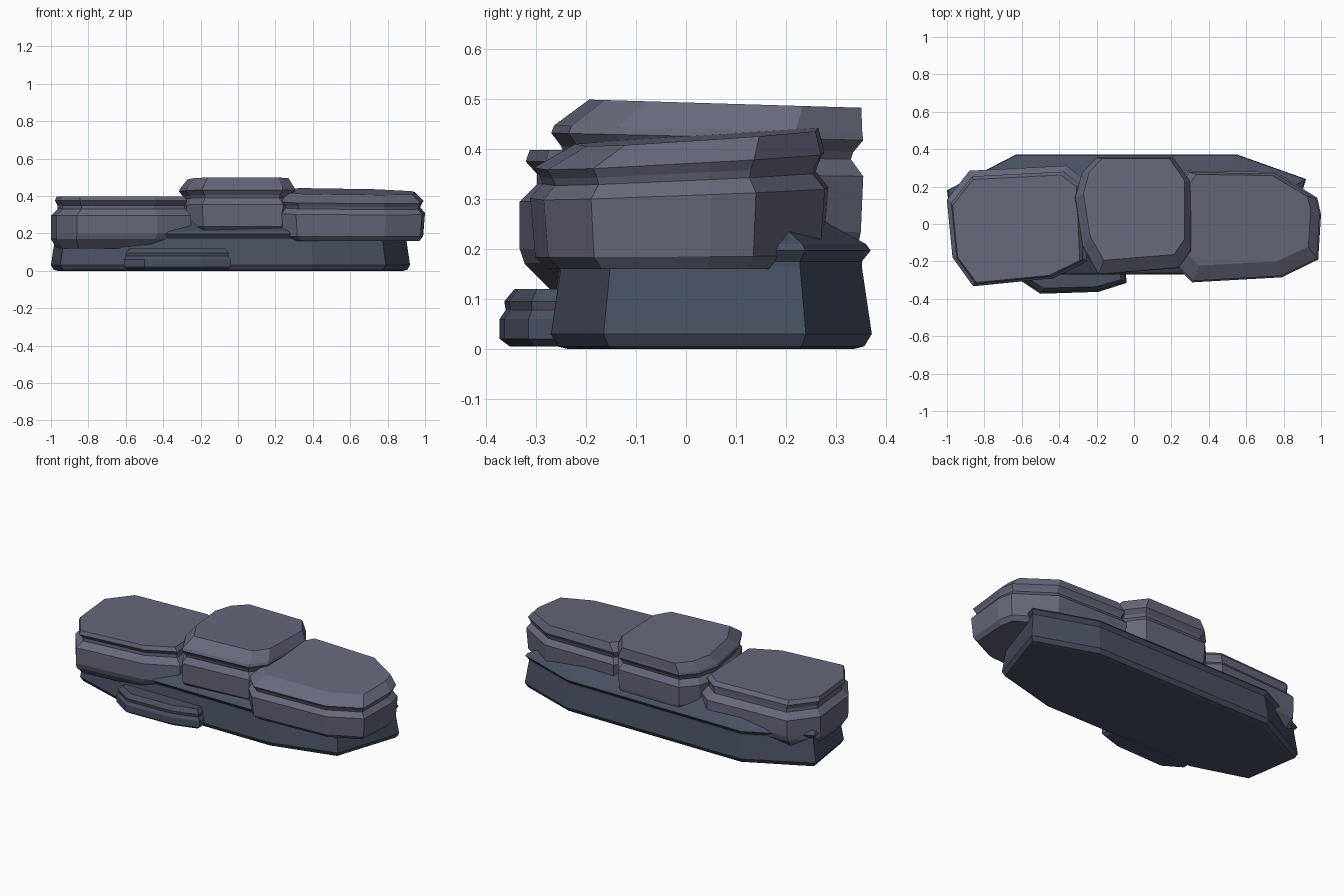
import bpy, bmesh

def material(name, rgb):
    m = bpy.data.materials.new(name)
    m.diffuse_color = (*rgb, 1)
    return m

STONE = material("light_slate", (0.135, 0.14, 0.20))
DARK = material("dark_slate", (0.065, 0.08, 0.12))

def slab(name, outline, rings, mat, tilt_x=0.0, tilt_y=0.0):
    """Stack inset copies of a plan outline; ring = (inset, z, shift x, shift y)."""
    xs, ys = [p[0] for p in outline], [p[1] for p in outline]
    cx, cy = (min(xs) + max(xs)) / 2, (min(ys) + max(ys)) / 2
    hx, hy = (max(xs) - min(xs)) / 2, (max(ys) - min(ys)) / 2
    z0, z1 = rings[0][1], rings[-1][1]
    bm = bmesh.new()
    loops = []
    for inset, z, dx, dy in rings:
        f = (z - z0) / (z1 - z0)
        loop = []
        for x, y in outline:
            px = cx + (x - cx) * (1 - inset / hx) + dx
            py = cy + (y - cy) * (1 - inset / hy) + dy
            loop.append(bm.verts.new((px, py, z + f * (tilt_x * (px - cx) + tilt_y * (py - cy)))))
        loops.append(loop)
    n = len(outline)
    for a, b in zip(loops, loops[1:]):
        for i in range(n):
            j = (i + 1) % n
            bm.faces.new((a[i], a[j], b[j], b[i]))
    bm.faces.new(loops[0])
    bm.faces.new(loops[-1])
    bmesh.ops.recalc_face_normals(bm, faces=bm.faces)
    me = bpy.data.meshes.new(name)
    bm.to_mesh(me)
    bm.free()
    ob = bpy.data.objects.new(name, me)
    bpy.context.collection.objects.link(ob)
    me.materials.append(mat)
    return ob

# Long dark foundation slab
slab("base_slab",
     [(-0.63, 0.372), (0.55, 0.372), (0.92, 0.24), (0.79, -0.165), (0.40, -0.27),
      (-0.62, -0.272), (-0.95, -0.165), (-1.0, 0.18)],
     [(0.035, 0, 0, 0), (0.015, 0.005, 0, 0), (0, 0.03, 0, 0), (0.02, 0.165, 0, 0),
      (0.02, 0.175, 0, 0), (0.002, 0.197, 0, 0), (0.012, 0.21, 0, 0),
      (0.085, 0.25, 0, 0), (0.13, 0.28, 0, 0)], DARK)

# Small dark stone at the front foot
slab("front_foot_stone",
     [(-0.61, -0.30), (-0.50, -0.373), (-0.19, -0.363), (-0.04, -0.315),
      (-0.05, -0.14), (-0.16, -0.10), (-0.50, -0.10), (-0.60, -0.16)],
     [(0.02, 0.005, 0, 0), (0, 0.02, 0, 0), (0, 0.06, 0, 0), (0.012, 0.078, 0, 0),
      (0.009, 0.095, 0, 0), (0.03, 0.12, 0, 0)], DARK)

# Left upper slab
slab("left_slab",
     [(-0.88, 0.285), (-0.36, 0.312), (-0.27, 0.24), (-0.25, -0.20), (-0.43, -0.29),
      (-0.86, -0.333), (-0.97, -0.18), (-1.0, 0.13)],
     [(0.06, 0.12, -0.03, 0), (0.01, 0.17, -0.01, 0), (0, 0.20, 0, 0), (0, 0.295, 0, 0),
      (0.035, 0.33, 0, 0), (0.035, 0.35, 0, 0), (0.022, 0.375, 0, -0.01),
      (0.035, 0.398, -0.005, -0.015)], STONE)

# Right upper slab, leaning forward
slab("right_slab",
     [(0.29, 0.285), (0.76, 0.278), (0.98, 0.14), (1.0, 0.05), (0.985, -0.19), (0.79, -0.285),
      (0.31, -0.312), (0.22, -0.22), (0.20, 0.15)],
     [(0.035, 0.16, 0.005, 0), (0.01, 0.185, 0, 0), (0, 0.31, 0, 0),
      (0.025, 0.34, 0, 0), (0.020, 0.355, 0, 0), (0.008, 0.375, 0, 0),
      (0.055, 0.42, 0, 0.035)], STONE, tilt_x=-0.015, tilt_y=0.065)

# Middle slab, the highest
slab("middle_slab",
     [(-0.20, 0.355), (0.21, 0.355), (0.305, 0.22), (0.305, -0.14), (0.24, -0.235),
      (-0.19, -0.27), (-0.275, -0.12), (-0.315, 0.14), (-0.28, 0.27)],
     [(0.02, 0.21, 0, 0.01), (0.005, 0.235, 0, 0), (0.0, 0.35, 0, 0), (0.025, 0.385, 0, 0),
      (0.02, 0.40, 0, 0), (0.0, 0.425, 0, 0), (0.004, 0.44, 0, 0.002),
      (0.04, 0.492, 0.005, 0.036)], STONE, tilt_y=-0.03)
